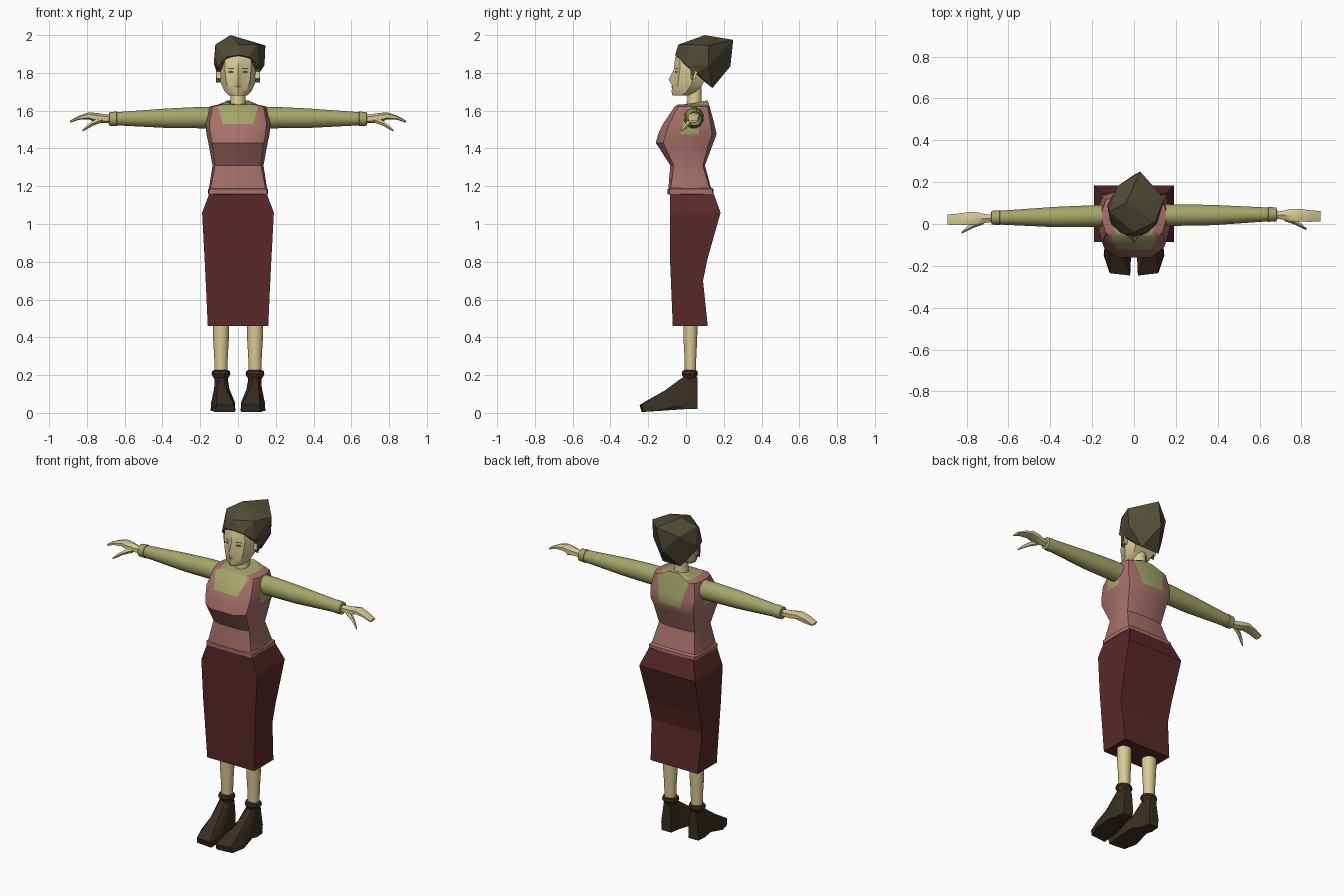
import bpy, bmesh, math
from mathutils import Vector

if "Cube" in bpy.data.objects:
    bpy.data.objects.remove(bpy.data.objects["Cube"])


def material(name, r, g, b):
    m = bpy.data.materials.new(name)
    m.diffuse_color = [(v / 255) ** 2.2 for v in (r, g, b)] + [1]
    m.use_nodes = True
    m.node_tree.nodes["Principled BSDF"].inputs["Base Color"].default_value = m.diffuse_color
    return m


SKIN = material("skin", 215, 202, 146)
GREEN = material("blouse green", 163, 164, 105)
PINK = material("vest pink", 166, 112, 105)
RED = material("skirt dark red", 90, 45, 47)
HAIR = material("hair olive brown", 82, 78, 57)
SHOE = material("shoe brown", 60, 50, 39)
EYE = material("eye brown", 96, 80, 55)
LIP = material("lip", 160, 110, 85)


def finish(name, bm, mats, smooth=None):
    bmesh.ops.recalc_face_normals(bm, faces=bm.faces[:])
    me = bpy.data.meshes.new(name)
    bm.to_mesh(me)
    bm.free()
    for m in mats:
        me.materials.append(m)
    ob = bpy.data.objects.new(name, me)
    bpy.context.collection.objects.link(ob)
    if smooth:
        bpy.ops.object.select_all(action='DESELECT')
        ob.select_set(True)
        bpy.context.view_layer.objects.active = ob
        bpy.ops.object.shade_smooth_by_angle(angle=math.radians(smooth))
    return ob


def loft(name, rings, mats, smooth=None, rule=None):
    """Skin a list of equal-sized rings; rule(strip, side) picks the colour."""
    bm = bmesh.new()
    vs = [[bm.verts.new(p) for p in r] for r in rings]
    n = len(rings[0])
    for i in range(len(vs) - 1):
        for j in range(n):
            k = (j + 1) % n
            f = bm.faces.new((vs[i][j], vs[i][k], vs[i + 1][k], vs[i + 1][j]))
            f.material_index = rule(i, j) if rule else 0
    bm.faces.new(vs[0])
    top = bm.faces.new(vs[-1])
    top.material_index = rule(len(vs) - 2, 0) if rule else 0
    return finish(name, bm, mats, smooth)


def mirrored(half):
    """Close a right-hand half outline; points on x = 0 are kept single."""
    return half + [(-x, y, z) for x, y, z in reversed(half) if x > 1e-6]


def body_ring(z, w, yf, yb, c=.9, k=.5, dz=0):
    d = yb - yf
    half = [(k * w, yf), (c * w, yf + (1 - c) * d), (w, yf + .38 * d),
            (w, yf + .7 * d), (c * w, yb - (1 - c) * d * .6), (k * w, yb)]
    return mirrored([(x, y, z + dz * (y - yf) / d) for x, y in half])


def circle(cx, cy, z, rx, ry, n=10):
    return [(cx + rx * math.cos(a), cy + ry * math.sin(a), z)
            for a in (2 * math.pi * i / n for i in range(n))]


# Skirt: four-sided tapered box
skirt = [(.46, .16, -.07, .115), (.70, .171, -.08, .09), (.82, .177, -.085, .115),
         (1.06, .19, -.085, .183), (1.165, .15, -.085, .145)]
loft("skirt", [[(-w, f, z), (w, f, z), (w, b, z), (-w, b, z)] for z, w, f, b in skirt], [RED])

# Waistband
band = [(1.155, .15), (1.16, .16), (1.184, .16), (1.192, .15)]
loft("waistband", [body_ring(z, w, -.097 + .16 - w, .145 - .16 + w, .96) for z, w in band], [PINK], 40)


# Vest over a blouse: green yoke front and back, armholes and collar edge
def vest_rule(i, j):
    return int((j == 11 and i >= 4) or (j == 5 and i >= 3)
               or (j in (2, 8) and i in (3, 4)) or i >= 6)


loft("vest", [
    body_ring(1.18, .155, -.094, .135, .95),
    body_ring(1.31, .135, -.083, .10, .9),
    body_ring(1.43, .157, -.16, .145, .87),
    body_ring(1.475, .167, -.148, .162, .87, .45),
    body_ring(1.53, .172, -.122, .15, .88, .47),
    body_ring(1.622, .15, -.06, .125, .9, .72),
    body_ring(1.632, .105, -.045, .122, .9, .8),
    body_ring(1.63, .068, -.015, .115, .85, .5, .025),
], [PINK, GREEN], 35, vest_rule)

# Neck
loft("neck", [circle(0, .045, z, r, r) for z, r in ((1.59, .05), (1.65, .04), (1.74, .04))], [SKIN], 40)


# Head: z, half width, nose line, face front, back
def head_ring(z, w, n, f, b):
    return mirrored([(x, y, z) for x, y in (
        (0, n), (.22 * w, f), (.66 * w, f + .02), (w, f * .4 + b * .6), (.75 * w, b))])


head = loft("head", [head_ring(*r) for r in (
    (1.68, .048, -.072, -.066, .01), (1.70, .07, -.076, -.068, .05),
    (1.735, .086, -.074, -.063, .085), (1.763, .096, -.092, -.06, .10),
    (1.82, .104, -.064, -.052, .12), (1.88, .104, -.058, -.053, .12),
    (1.93, .085, -.03, -.028, .10))], [SKIN], 35)
bpy.context.view_layer.update()


def face_mark(name, cx, cz, rx, rz, mat, n=8):
    """Thin patch laid onto the front of the head."""
    bm = bmesh.new()
    vs = []
    for x, _, z in [(cx, 0, cz)] + [(p[0], 0, cz + p[1]) for p in circle(cx, 0, 0, rx, rz, n)]:
        hit, loc, _, _ = head.ray_cast(Vector((x, -1, z)), Vector((0, 1, 0)))
        vs.append(bm.verts.new((x, (loc.y if hit else -.05) - .003, z)))
    for i in range(n):
        bm.faces.new((vs[0], vs[1 + i], vs[1 + (i + 1) % n]))
    finish(name, bm, [mat])


face_mark("mouth", 0, 1.728, .02, .006, LIP)

# Hair: faceted mass swept up and back
hair_pts = [(0, -.058, 1.895), (-.06, -.045, 1.885), (.06, -.045, 1.885),
            (-.11, .0, 1.83), (.11, .0, 1.84), (-.112, .06, 1.80), (.112, .06, 1.80),
            (-.06, .14, 1.72), (.06, .14, 1.72), (-.128, .09, 1.85), (.14, .12, 1.84),
            (0, .235, 1.835), (-.12, .06, 1.95), (.145, .12, 1.945), (.03, .25, 1.975),
            (-.04, .10, 2.0), (.0, -.04, 1.95), (-.08, .18, 1.92), (.10, .01, 1.95)]
bm = bmesh.new()
for p in hair_pts:
    bm.verts.new(p)
res = bmesh.ops.convex_hull(bm, input=bm.verts[:])
bmesh.ops.delete(bm, geom=[v for v in bm.verts if not v.link_faces], context='VERTS')
finish("hair", bm, [HAIR])


def arm_ring(s, x, zc, rz, yc, ry, n=12):
    y0 = yc + s * .008 * min(1, x / .65)
    return [(s * x, y0 + ry * math.cos(a), zc + rz * math.sin(a))
            for a in (2 * math.pi * (i + .5) / n for i in range(n))]


for s, side in ((-1, "left"), (1, "right")):
    # Eyes, brows, ears and sideburns
    face_mark(side + "_eye", s * .038, 1.805, .016, .007, EYE)
    face_mark(side + "_brow", s * .038, 1.823, .02, .003, EYE)
    loft(side + "_ear", [[(s * x, y, z) for y, z in ((.02, 1.77), (.05, 1.765), (.065, 1.83), (.03, 1.835))]
                         for x in (.085, .113)], [SKIN])
    loft(side + "_sideburn", [[(s * x, y, z) for y, z in ((.02, 1.85), (.032, 1.75), (.05, 1.81), (.06, 1.85))]
                              for x in (.09, .116)], [HAIR])

    # Sleeve and cuff
    loft(side + "_sleeve", [arm_ring(s, *r) for r in (
        (.13, 1.562, .058, .04, .055), (.22, 1.563, .058, .04, .053),
        (.38, 1.56, .053, .038, .05), (.66, 1.557, .035, .038, .033))], [GREEN], 40)
    loft(side + "_cuff", [arm_ring(s, *r) for r in (
        (.638, 1.557, .034, .038, .03), (.642, 1.557, .04, .038, .037),
        (.68, 1.556, .037, .038, .034), (.684, 1.556, .025, .038, .02))], [GREEN], 40)

    # Hand with drooping fingers, and thumb
    loft(side + "_hand", [arm_ring(s, *r, n=6) for r in (
        (.67, 1.555, .022, .036, .02), (.71, 1.558, .024, .034, .024),
        (.75, 1.563, .025, .034, .035), (.79, 1.572, .019, .034, .035),
        (.84, 1.563, .011, .03, .032), (.89, 1.542, .006, .029, .028))], [SKIN], 40)
    loft(side + "_thumb", [arm_ring(s, *r, n=5) for r in (
        (.72, 1.553, .016, .02, .014), (.77, 1.532, .014, .002, .014),
        (.80, 1.512, .011, -.016, .011), (.823, 1.494, .004, -.032, .005))], [SKIN], 40)

    # Leg
    loft(side + "_leg", [circle(s * x, .023, z, r, r * .92) for z, x, r in (
        (.19, .09, .033), (.30, .09, .036), (.38, .09, .041), (.50, .09, .044))], [SKIN], 40)

    # Shoe: sole outline, toe welt, instep, ankle
    def shoe_ring(pts):
        return [(s * x, y, z) for x, y, z in pts]
    loft(side + "_shoe", [shoe_ring(r) for r in (
        [(.018, -.235, .005), (.12, -.225, .005), (.145, -.15, .012), (.133, -.05, .033),
         (.13, 0, .02), (.125, .06, .02), (.06, .06, .02), (.05, 0, .02),
         (.032, -.05, .033), (.014, -.15, .012)],
        [(.02, -.246, .042), (.115, -.235, .042), (.142, -.15, .055), (.135, -.05, .07),
         (.132, 0, .075), (.125, .062, .075), (.06, .062, .075), (.05, 0, .075),
         (.032, -.05, .07), (.016, -.15, .055)],
        [(.06, -.11, .12), (.11, -.11, .12), (.122, -.06, .125), (.126, -.02, .13),
         (.126, .01, .13), (.118, .06, .13), (.062, .06, .13), (.052, .01, .13),
         (.046, -.02, .13), (.045, -.06, .125)],
        [(.075, -.022, .185), (.105, -.022, .185), (.118, -.01, .19), (.124, .01, .19),
         (.122, .03, .19), (.11, .06, .19), (.07, .06, .19), (.058, .03, .19),
         (.056, .01, .19), (.062, -.01, .19)])], [SHOE], 35)
    loft(side + "_shoe_cuff", [circle(s * .09, .02, z, r, r * .9) for z, r in (
        (.18, .036), (.205, .05), (.222, .046), (.226, .036))], [SHOE])
